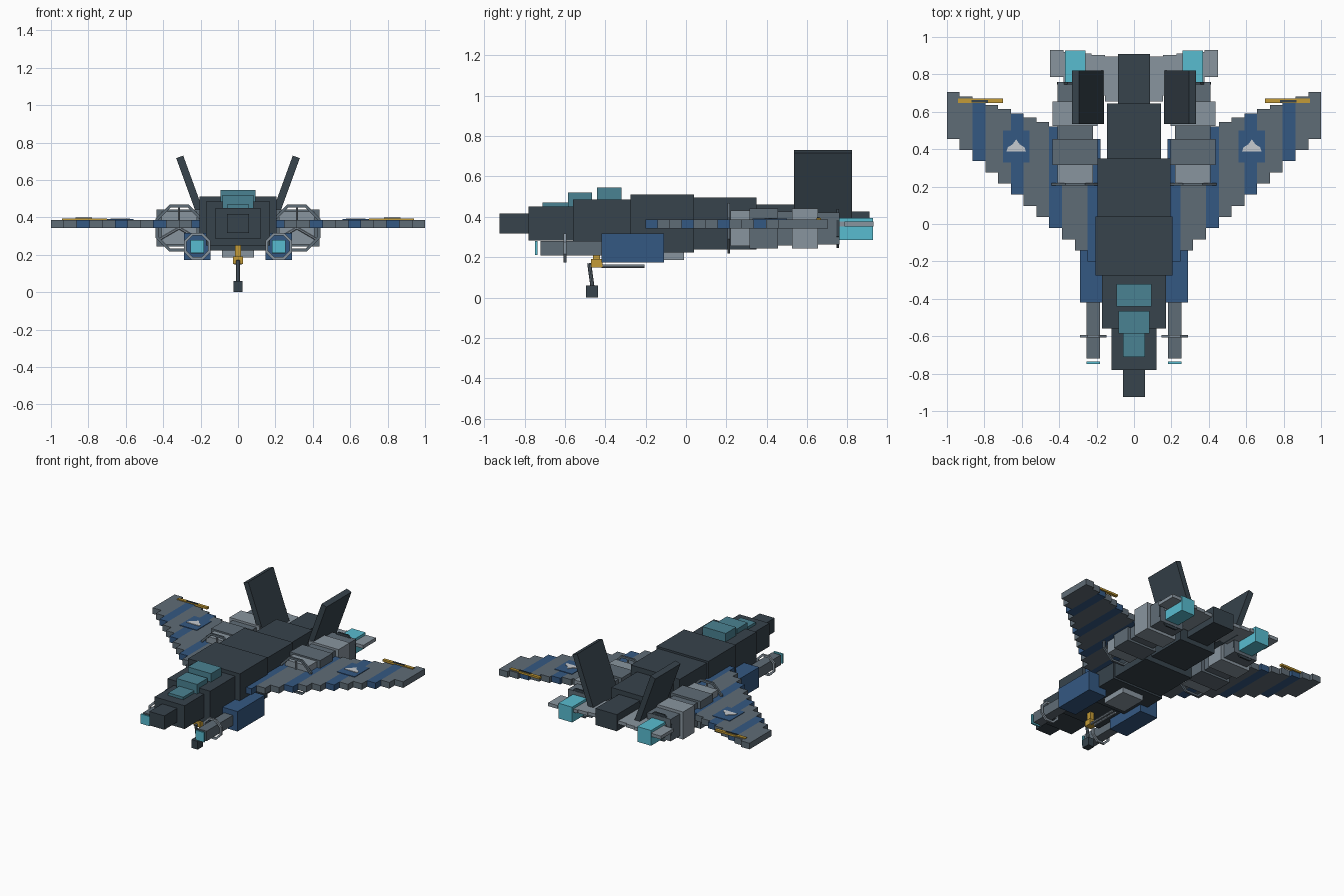
import bpy, bmesh, math
from mathutils import Vector

if "Cube" in bpy.data.objects:
    bpy.data.objects.remove(bpy.data.objects["Cube"])


def srgb(*c):
    return [((v / 255 + 0.055) / 1.055) ** 2.4 for v in c] + [1.0]


MATS = {}
for name, col in {
    "charcoal": (55, 67, 76), "navy blue": (52, 88, 130), "slate grey": (95, 108, 118),
    "light grey": (137, 149, 159), "canopy teal": (74, 130, 146), "glow cyan": (88, 188, 208),
    "gold": (195, 155, 55), "pale grey": (198, 203, 208),
}.items():
    m = bpy.data.materials.new(name)
    m.diffuse_color = srgb(*col)
    m.use_nodes = True
    m.node_tree.nodes["Principled BSDF"].inputs["Base Color"].default_value = m.diffuse_color
    MATS[name] = m


def finish(bm, name, mat):
    bmesh.ops.recalc_face_normals(bm, faces=bm.faces)
    me = bpy.data.meshes.new(name)
    bm.to_mesh(me)
    bm.free()
    me.materials.append(MATS[mat])
    ob = bpy.data.objects.new(name, me)
    bpy.context.collection.objects.link(ob)
    return ob


def box(name, mat, x, y, z, tilt=0.0):
    """Box from (min, max) ranges, optionally tilted about y through its centre."""
    bm = bmesh.new()
    bmesh.ops.create_cube(bm, size=1)
    for v in bm.verts:
        v.co = Vector(c * (r[1] - r[0]) for c, r in zip(v.co, (x, y, z)))
    ob = finish(bm, name, mat)
    ob.location = [(r[0] + r[1]) / 2 for r in (x, y, z)]
    ob.rotation_euler[1] = tilt
    return ob


def side_box(name, mat, s, x, y, z, tilt=0.0):
    """Box on side s (+1 right, -1 left), given right-side x range."""
    return box(name, mat, sorted((s * x[0], s * x[1])), y, z, s * tilt)


def rod(name, mat, a, b, r, sides=8):
    a, b = Vector(a), Vector(b)
    bm = bmesh.new()
    bmesh.ops.create_cone(bm, cap_ends=True, segments=sides, radius1=r, radius2=r, depth=(b - a).length)
    ob = finish(bm, name, mat)
    ob.location = (a + b) / 2
    ob.rotation_euler = (b - a).to_track_quat('Z', 'Y').to_euler()
    return ob


def ring(name, mat, c, outer, inner, depth):
    """Flat-sided octagonal hoop facing along y."""
    bm = bmesh.new()
    loops = []
    for r, y in ((outer, -depth / 2), (outer, depth / 2), (inner, depth / 2), (inner, -depth / 2)):
        r /= math.cos(math.pi / 8)
        loops.append([bm.verts.new((c[0] + r * math.cos((k + .5) * math.pi / 4), c[1] + y,
                                    c[2] + r * math.sin((k + .5) * math.pi / 4))) for k in range(8)])
    for j in range(4):
        p, q = loops[j], loops[(j + 1) % 4]
        for k in range(8):
            n = (k + 1) % 8
            bm.faces.new((p[k], p[n], q[n], q[k]))
    return finish(bm, name, mat)


# Stepped fuselage: half width, y start, y end, half height about z = 0.367
for i, (w, y0, y1, h) in enumerate([
        (.06, -.925, -.78, .05), (.12, -.78, -.56, .084), (.17, -.56, -.275, .118),
        (.207, -.275, .04, .144), (.195, .04, .35, .13), (.145, .35, .645, .094),
        (.085, .645, .91, .06)]):
    box(f"fuselage_{i}", "charcoal", (-w, w), (y0, y1), (.367 - h, .367 + h))

# Canopy blocks
for i, (w, y0, y1, z) in enumerate([(.06, -.71, -.58, .47), (.083, -.585, -.465, .52), (.093, -.44, -.32, .545)]):
    box(f"canopy_{i}", "canopy teal", (-w, w), (y0, y1), (.40, z))

# Belly plate, gun barrels and nose gear
box("belly_plate", "light grey", (-.085, .085), (-.2, -.01), (.185, .228))
box("gun_mount", "gold", (-.026, .026), (-.47, -.415), (.15, .19))
box("gear_socket", "gold", (-.015, .015), (-.46, -.425), (.185, .26))
for x in (-.014, .014):
    rod("gun_barrel", "light grey", (x, -.42, .155), (x, -.205, .155), .009)
rod("gear_strut", "slate grey", (0, -.48, .17), (0, -.463, .05), .01)
box("gear_wheel", "charcoal", (-.025, .025), (-.495, -.435), (0, .06))

for s, side in ((-1, "left"), (1, "right")):
    # Swept wing made of twelve stepped strips, every third one blue
    step = .82 / 12
    for i in range(12):
        x1 = 1 - i * step
        side_box(f"{side}_wing_strip_{i}", "navy blue" if i % 3 == 2 else "slate grey", s,
                 (x1 - step, x1), (.455 - .0597 * i, .705 - .0228 * i), (.343, .387))

    # Wing badge panel with a pale arrowhead
    side_box(f"{side}_badge_panel", "navy blue", s, (.56, .70), (.33, .50), (.386, .391))
    bm = bmesh.new()
    pts = [(-.052, .388), (.052, .388), (.045, .41), (.02, .425), (0, .452), (-.02, .425), (-.045, .41)]
    face = bm.faces.new([bm.verts.new((s * .63 + x, y, .391)) for x, y in pts])
    out = bmesh.ops.extrude_face_region(bm, geom=[face])
    for v in out["geom"]:
        if isinstance(v, bmesh.types.BMVert):
            v.co.z += .004
    finish(bm, f"{side}_badge", "pale grey")

    # Wing tip trim bars
    side_box(f"{side}_tip_bar", "gold", s, (.70, .94), (.648, .67), (.38, .394))
    side_box(f"{side}_tip_bar_insert", "charcoal", s, (.78, .87), (.65, .662), (.385, .398))

    # Stepped tailplane
    step = .37 / 5
    for i in range(5):
        x0 = .08 + i * step
        side_box(f"{side}_tailplane_{i}", "light grey", s, (x0, x0 + step),
                 (.655 + .0325 * i, .895 + .0085 * i), (.353, .377))

    # Canted tail fin
    side_box(f"{side}_fin", "charcoal", s, (.225, .265), (.535, .822), (.345, .735), math.radians(20))

    # Engine: chain of blocks, half width, y start, y end, half height
    for i, (w, y0, y1, h, mat) in enumerate([
            (.095, .22, .32, .088, "light grey"), (.12, .315, .455, .099, "slate grey"),
            (.095, .455, .525, .084, "slate grey"), (.12, .525, .655, .099, "light grey"),
            (.095, .655, .76, .079, "slate grey")]):
        side_box(f"{side}_engine_{i}", mat, s, (.315 - w, .315 + w), (y0, y1), (.343 - h, .343 + h))
    side_box(f"{side}_nozzle", "glow cyan", s, (.26, .37), (.76, .927), (.285, .395))
    ring(f"{side}_rear_hoop", "charcoal", (s * .315, .752, .343), .097, .08, .012)

    # Intake hoop with three spokes
    c = Vector((s * .315, .212, .343))
    ring(f"{side}_intake_hoop", "slate grey", c, .125, .11, .014)
    for k in range(3):
        a = math.pi / 2 + k * math.tau / 3
        rod(f"{side}_intake_spoke_{k}", "light grey", c,
            c + Vector((math.cos(a), 0, math.sin(a))) * .115, .007, 6)

    # Forward weapon pod with hoop and lens
    side_box(f"{side}_pod_body", "navy blue", s, (.147, .29), (-.42, -.11), (.173, .317))
    side_box(f"{side}_pod_barrel", "slate grey", s, (.183, .253), (-.72, -.42), (.208, .28))
    side_box(f"{side}_pod_lens", "glow cyan", s, (.183, .253), (-.748, -.736), (.21, .28))
    ring(f"{side}_pod_hoop", "light grey", (s * .218, -.6, .245), .072, .058, .014)
